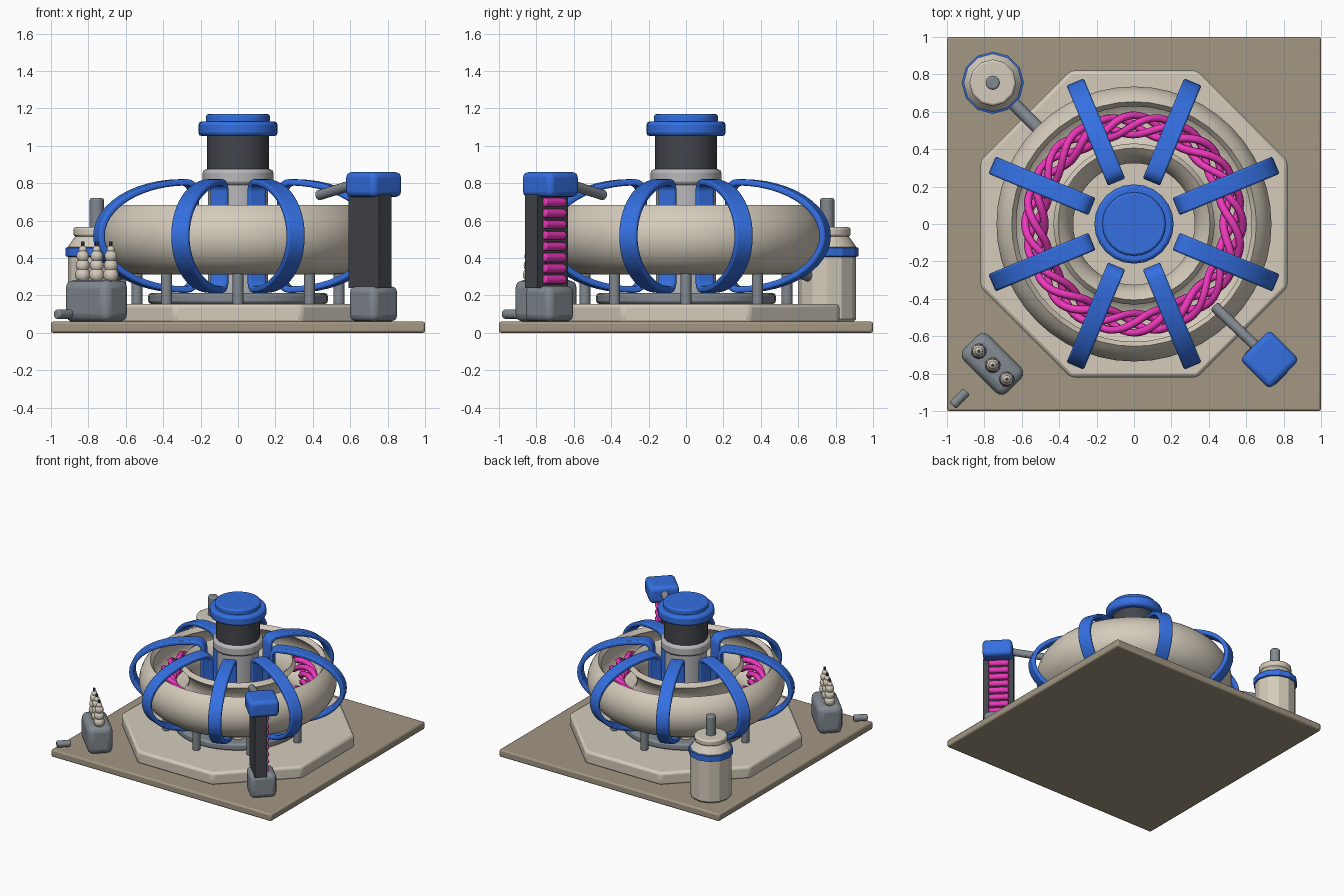
import bpy, bmesh
from math import sin, cos, pi, radians, tau
from mathutils import Vector

if "Cube" in bpy.data.objects:
    bpy.data.objects.remove(bpy.data.objects["Cube"])


def mat(name, c):
    m = bpy.data.materials.new(name)
    m.diffuse_color = (*c, 1)
    m.use_nodes = True
    m.node_tree.nodes["Principled BSDF"].inputs["Base Color"].default_value = m.diffuse_color
    return m


TAN = mat("tan", (0.36, 0.31, 0.23))
CREAM = mat("cream", (0.66, 0.60, 0.50))
BLUE = mat("blue", (0.035, 0.16, 0.75))
PINK = mat("pink", (0.85, 0.04, 0.50))
GREY = mat("grey", (0.22, 0.25, 0.28))
DARK = mat("dark", (0.055, 0.06, 0.07))
STEEL = mat("steel", (0.48, 0.48, 0.50))


def finish(o, name, m, bevel=0, seg=2, angle=35):
    """Name, colour, bevel and shade an object."""
    o.name = name
    if not o.data.materials:
        o.data.materials.append(m)
    if bevel:
        b = o.modifiers.new("bevel", 'BEVEL')
        b.width, b.segments, b.limit_method = bevel, seg, 'ANGLE'
        b.angle_limit = radians(40)
    bpy.ops.object.select_all(action='DESELECT')
    o.select_set(True)
    bpy.context.view_layer.objects.active = o
    if o.type == 'MESH':
        bpy.ops.object.shade_smooth_by_angle(angle=radians(angle))
    return o


def add_mesh(name, bm, m, **kw):
    bmesh.ops.recalc_face_normals(bm, faces=bm.faces)
    me = bpy.data.meshes.new(name)
    bm.to_mesh(me)
    bm.free()
    o = bpy.data.objects.new(name, me)
    bpy.context.collection.objects.link(o)
    return finish(o, name, m, **kw)


def box(name, loc, dims, m, rot=0, bevel=0, seg=2):
    bpy.ops.mesh.primitive_cube_add(size=1, location=loc)
    o = bpy.context.object
    o.scale = dims
    bpy.ops.object.transform_apply(location=False, rotation=False, scale=True)
    o.rotation_euler.z = radians(rot)
    return finish(o, name, m, bevel, seg)


def rod(name, a, b, r, m, sides=12, bevel=0, turn=0):
    """Cylinder between two points."""
    a, b = Vector(a), Vector(b)
    bpy.ops.mesh.primitive_cylinder_add(vertices=sides, radius=r, depth=(b - a).length)
    o = bpy.context.object
    o.location = (a + b) / 2
    if abs((b - a).x) + abs((b - a).y) > 1e-5:
        o.rotation_euler = (b - a).to_track_quat('Z', 'Y').to_euler()
    else:
        o.rotation_euler.z = turn
    return finish(o, name, m, bevel)


def lathe(name, profile, m, sides, closed=False, loc=(0, 0, 0), bevel=0, angle=35):
    """Revolve an (r, z) profile; open profiles are capped."""
    bm = bmesh.new()
    rings = [[bm.verts.new((loc[0] + r * cos(tau * i / sides), loc[1] + r * sin(tau * i / sides), loc[2] + z))
              for i in range(sides)] for r, z in profile]
    n = len(rings)
    for j in range(n if closed else n - 1):
        p, q = rings[j], rings[(j + 1) % n]
        for i in range(sides):
            k = (i + 1) % sides
            bm.faces.new((p[i], p[k], q[k], q[i]))
    if not closed:
        bm.faces.new(rings[0])
        bm.faces.new(rings[-1])
    return add_mesh(name, bm, m, bevel=bevel, angle=angle)


# Ground plate and octagonal plinth
box("base_plate", (0, 0, 0.03), (2, 2, 0.06), TAN, bevel=0.012)
rod("octagon_plinth", (0, 0, 0.05), (0, 0, 0.155), 0.8875, CREAM, 8, 0.02, pi / 8)

# Support ring and legs under the vessel
lathe("support_ring", [(0.37, 0.155), (0.48, 0.155), (0.48, 0.212), (0.37, 0.212)], GREY, 48, True, bevel=0.015)
for i in range(8):
    c, s = 0.54 * cos(i * pi / 4), 0.54 * sin(i * pi / 4)
    rod("vessel_leg", (c, s, 0.15), (c, s, 0.34), 0.03, GREY, 12, 0.008)

# Ring vessel: thick shell open along the top
CZ, R, A = 0.518, 0.53, 53
prof = []
for r, n0, n1 in ((0.206, A, A - 286), (0.165, A - 286, A)):
    for i in range(25):
        t = radians(n0 + (n1 - n0) * i / 24)
        prof.append((R + r * cos(t), CZ + r * sin(t)))
lathe("ring_vessel", prof, CREAM, 48, True)

# Twisted plasma strands
for k in range(4):
    cu = bpy.data.curves.new("plasma_strand", 'CURVE')
    cu.dimensions = '3D'
    cu.bevel_depth, cu.bevel_resolution = 0.022, 1
    sp = cu.splines.new('POLY')
    N = 128
    sp.points.add(N - 1)
    for i in range(N):
        u = tau * i / N
        w = 6 * u + k * pi / 2
        rr = R + 0.052 * cos(w)
        sp.points[i].co = (rr * cos(u), rr * sin(u), CZ + 0.052 * sin(w), 1)
    sp.use_cyclic_u = True
    cu.materials.append(PINK)
    bpy.context.collection.objects.link(bpy.data.objects.new("plasma_strand", cu))

# D-shaped field coils
path = []
for i in range(25):
    t = radians(-90 + 180 * i / 24)
    path.append(Vector((0.31 + 0.495 * cos(t), CZ + 0.287 * sin(t))))
for s in (1, -1):
    for i in range(5):
        t = radians(90 + 90 * (i if s > 0 else 4 - i) / 4)
        if (s > 0 and i == 0) or (s < 0 and i == 4):
            continue
        path.append(Vector((0.31 + 0.05 * cos(t), CZ + s * (0.237 + 0.05 * sin(t)))))
bm = bmesh.new()
stations = []
for i, p in enumerate(path):
    d = (path[(i + 1) % len(path)] - path[i - 1]).normalized() * 0.017
    nrm = Vector((d.y, -d.x))
    stations.append([bm.verts.new(((p + e * nrm).x, y, (p + e * nrm).y))
                     for e, y in ((1, -0.05), (1, 0.05), (-1, 0.05), (-1, -0.05))])
for i, p in enumerate(stations):
    q = stations[(i + 1) % len(stations)]
    for j in range(4):
        k = (j + 1) % 4
        bm.faces.new((p[j], p[k], q[k], q[j]))
coil = add_mesh("field_coil", bm, BLUE, bevel=0.01)
coil.rotation_euler.z = pi / 8
for i in range(1, 8):
    c = coil.copy()
    c.rotation_euler.z = pi / 8 + i * pi / 4
    bpy.context.collection.objects.link(c)

# Central column
rod("column_core", (0, 0, 0.15), (0, 0, 0.82), 0.16, STEEL, 16)
rod("column_collar", (0, 0, 0.79), (0, 0, 0.875), 0.19, STEEL, 16, 0.02)
rod("column_drum", (0, 0, 0.86), (0, 0, 1.07), 0.165, DARK, 16)
rod("column_flange", (0, 0, 1.052), (0, 0, 1.13), 0.212, BLUE, 24, 0.018)
rod("column_cap", (0, 0, 1.12), (0, 0, 1.17), 0.17, BLUE, 24, 0.012)

# Coolant tank with band, lid, valve stem and feed pipe
T = (-0.755, 0.755, 0)
lathe("tank_body", [(0.14, 0.06), (0.155, 0.075), (0.155, 0.46), (0.12, 0.51), (0.105, 0.53)], CREAM, 12, loc=T, angle=25)
lathe("tank_band", [(0.15, 0.405), (0.166, 0.41), (0.166, 0.455), (0.15, 0.46)], BLUE, 12, loc=T, angle=25)
rod("tank_lid", (*T[:2], 0.515), (*T[:2], 0.565), 0.125, CREAM, 12, 0.012)
rod("tank_stem", (*T[:2], 0.55), (*T[:2], 0.72), 0.038, GREY, 12, 0.01)
rod("feed_pipe", (-0.68, 0.68, 0.30), (-0.45, 0.45, 0.38), 0.035, GREY)

# Heater tower with glowing rungs and feed arm
box("tower_foot", (0.725, -0.73, 0.155), (0.2, 0.2, 0.19), GREY, 45, 0.035, 3)
box("tower_body", (0.705, -0.745, 0.49), (0.233, 0.092, 0.5), DARK, -45)
box("tower_cap", (0.725, -0.725, 0.793), (0.226, 0.226, 0.134), BLUE, 45, 0.03, 3)
for i in range(8):
    z = 0.285 + i * 0.059
    rod("tower_rung", (0.682, -0.652, z), (0.792, -0.762, z), 0.023, PINK, 12, 0.007)
rod("tower_arm", (0.69, -0.69, 0.815), (0.43, -0.44, 0.735), 0.028, GREY, 12, 0.006)

# Transformer with stacked insulators and cable stub
box("transformer_box", (-0.757, -0.748, 0.17), (0.33, 0.19, 0.225), GREY, -45, 0.045, 3)
for d in (-0.075, 0, 0.075):
    x, y = -0.755 + d, -0.755 - d
    for z, r in ((0.31, 0.042), (0.36, 0.038), (0.41, 0.034), (0.445, 0.022)):
        bpy.ops.mesh.primitive_uv_sphere_add(segments=12, ring_count=8, radius=r, location=(x, y, z))
        finish(bpy.context.object, "insulator_bead", CREAM)
    rod("insulator_pin", (x, y, 0.28), (x, y, 0.488), 0.009, DARK, 8)
rod("cable_stub", (-0.97, -0.97, 0.1), (-0.895, -0.895, 0.1), 0.026, GREY, 12, 0.008)
